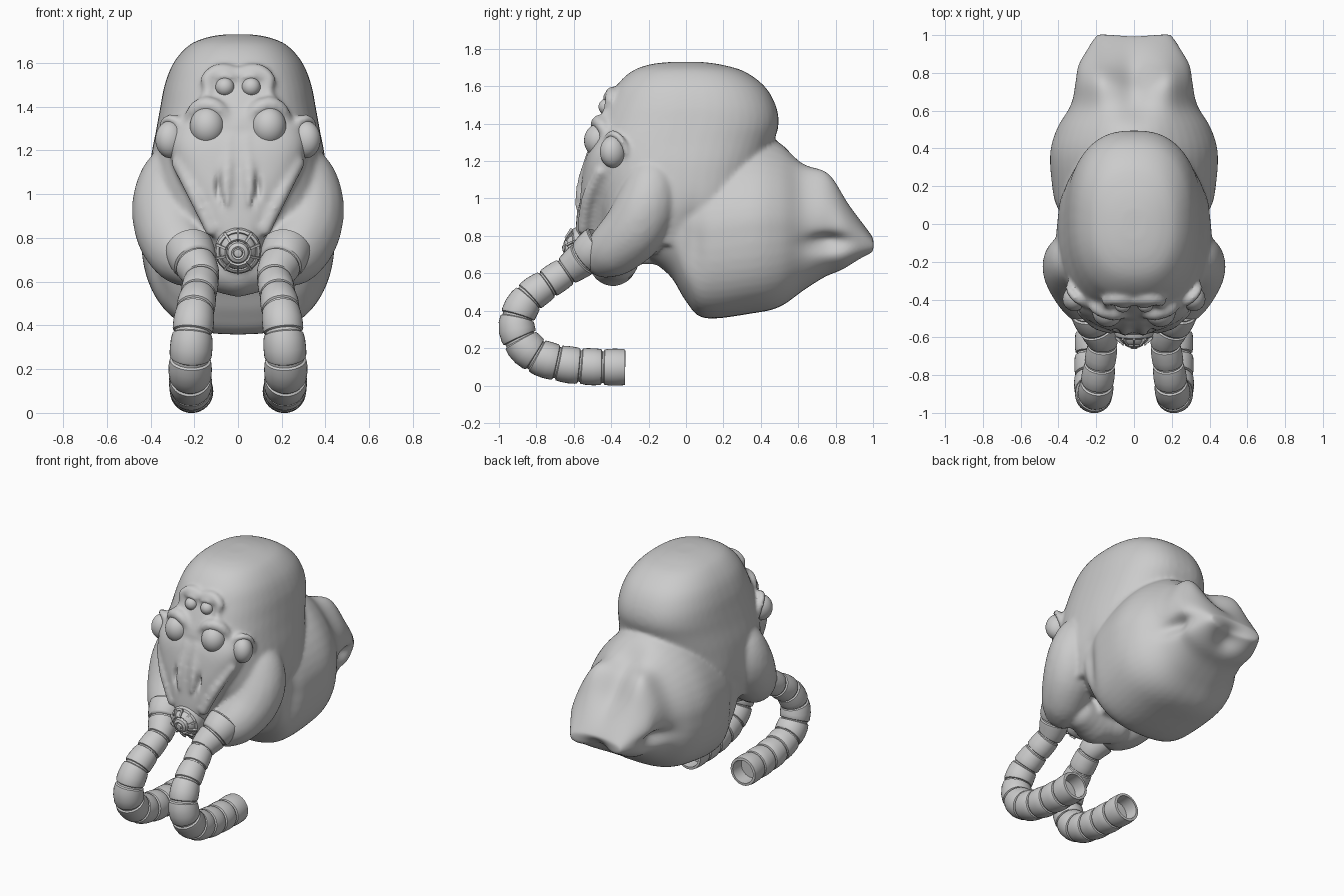
import bpy, bmesh, math
from mathutils import Vector, Matrix, Euler

if "Cube" in bpy.data.objects:
    bpy.data.objects.remove(bpy.data.objects["Cube"])


def spline(pts, n):
    """Catmull-Rom interpolation of tuples of any length."""
    out = []
    for i in range(len(pts) - 1):
        a, b, c, d = pts[max(i - 1, 0)], pts[i], pts[i + 1], pts[min(i + 2, len(pts) - 1)]
        for k in range(n):
            t = k / n
            out.append(tuple(q + .5 * t * (r - p + t * (2 * p - 5 * q + 4 * r - s + t * (3 * (q - r) + s - p)))
                             for p, q, r, s in zip(a, b, c, d)))
    return out + [tuple(pts[-1])]


def loft(bm, rings):
    rows = [[bm.verts.new(p) for p in ring] for ring in rings]
    n = len(rows[0])
    for a, b in zip(rows, rows[1:]):
        for i in range(n):
            bm.faces.new((a[i], a[(i + 1) % n], b[(i + 1) % n], b[i]))
    bm.faces.new(rows[0])
    bm.faces.new(rows[-1])


def oval(e, n=48):
    f = lambda v: math.copysign(abs(v) ** (2 / e), v)
    return [(f(math.cos(2 * math.pi * i / n)), f(math.sin(2 * math.pi * i / n))) for i in range(n)]


def chain(bm, pts, n=5):
    """Row of overlapping balls through (x, y, z, radius), both sides."""
    for x, y, z, r in spline(pts, n):
        for s in (-1, 1):
            bmesh.ops.create_icosphere(bm, subdivisions=3, radius=r, matrix=Matrix.Translation((s * x, y, z)))


def finish(bm, name, angle=None):
    bmesh.ops.recalc_face_normals(bm, faces=bm.faces)
    me = bpy.data.meshes.new(name)
    bm.to_mesh(me)
    bm.free()
    ob = bpy.data.objects.new(name, me)
    bpy.context.collection.objects.link(ob)
    bpy.ops.object.select_all(action='DESELECT')
    ob.select_set(True)
    bpy.context.view_layer.objects.active = ob
    if angle:
        bpy.ops.object.shade_smooth_by_angle(angle=math.radians(angle))
    else:
        for p in me.polygons:
            p.use_smooth = True
    return ob


skin = bmesh.new()

# Cranium: z, half width, front y, back y
head = [(1.73, .06, -.08, .08), (1.717, .14, -.19, .18), (1.68, .225, -.29, .31), (1.6, .295, -.375, .42),
        (1.5, .335, -.43, .48), (1.4, .355, -.475, .497), (1.3, .373, -.51, .47), (1.15, .40, -.505, .42),
        (.95, .41, -.48, .36), (.75, .36, -.42, .2)]
loft(skin, [[(w * u, (f + b) / 2 + (b - f) / 2 * v, z) for u, v in oval(2.4)] for z, w, f, b in spline(head, 5)])

# Tapering face plate
face = [(1.4, .26, -.44), (1.25, .32, -.525), (1.1, .29, -.56), (.95, .21, -.58), (.82, .14, -.59),
        (.72, .10, -.58), (.65, .06, -.53)]
loft(skin, [[(w * u, (f - .1) / 2 + (-.1 - f) / 2 * v, z) for u, v in oval(3.2)] for z, w, f in spline(face, 5)])

# Rear sac, sloping shoulders and boxier below: y, half width, bottom z, top z
sac = [(-.2, .28, .68, 1.15), (-.08, .36, .58, 1.22), (0, .40, .45, 1.27), (.1, .42, .36, 1.31),
       (.35, .445, .385, 1.34), (.5, .41, .42, 1.31), (.63, .335, .51, 1.22), (.75, .31, .585, 1.155),
       (.85, .295, .62, 1.01), (.95, .235, .67, .87), (1.005, .195, .70, .79)]
rings = []
for y, w, b, t in spline(sac, 5):
    arch = oval(1.7 + max(0, y - .6) * 2)[:25] + oval(2.7)[25:]
    rings.append([(w * u, y, (b + t) / 2 + (t - b) / 2 * v) for u, v in arch])
loft(skin, rings)

# Cheek sacs and chin
chain(skin, [(.26, -.19, 1.14, .12), (.305, -.19, 1.05, .15), (.318, -.22, .94, .168), (.30, -.28, .83, .168),
             (.26, -.37, .74, .15), (.22, -.43, .70, .125)])
chain(skin, [(.0, -.39, .66, .13), (.13, -.36, .67, .11)], 3)

# Brow around the small eyes, nose folds
chain(skin, [(.165, -.435, 1.41, .025), (.135, -.42, 1.47, .025), (.14, -.405, 1.53, .03), (.08, -.395, 1.565, .035),
             (0, -.40, 1.55, .03)])
chain(skin, [(.04, -.50, 1.25, .03), (.05, -.545, 1.1, .035), (.06, -.57, .97, .03)])
chain(skin, [(.27, -.46, 1.14, .035), (.20, -.525, 1.0, .035), (.12, -.55, .84, .035)])

# Eyes: position, radii, turn about z, lid thickness
eye_specs = [("front_eye", (.14, -.465, 1.31), (.08, .08, .09), .25, .028),
             ("side_eye", (.308, -.39, 1.25), (.066, .074, .086), .75, .017),
             ("small_eye", (.06, -.425, 1.49), (.043, .043, .043), .1, .014)]
for name, c, r, turn, lid in eye_specs:
    rot = Euler((0, 0, turn)).to_matrix()
    ring = []
    for i in range(25):
        a = 2 * math.pi * i / 24
        p = Vector(c) + rot @ Vector((math.cos(a) * (r[0] + .008), .028 - .03 * math.sin(a),
                                      math.sin(a) * (r[2] + .008)))
        ring.append((*p, lid * (1 + .4 * math.sin(a))))
    chain(skin, ring, 1)
    for side, s in (("left", -1), ("right", 1)):
        bm = bmesh.new()
        bmesh.ops.create_uvsphere(bm, u_segments=32, v_segments=20, radius=1)
        bm.transform(Matrix.Translation((c[0] * s, c[1], c[2])) @ Euler((0, 0, turn * s)).to_matrix().to_4x4()
                     @ Matrix.Diagonal((*r, 1)))
        finish(bm, f"{name}_{side}")

# Fuse the skin into one surface
body = finish(skin, "head_skin")
rm = body.modifiers.new("fuse", 'REMESH')
rm.mode = 'VOXEL'
rm.voxel_size = .013
sm = body.modifiers.new("soften", 'SMOOTH')
sm.factor, sm.iterations = .5, 9
for m in ("fuse", "soften"):
    bpy.ops.object.modifier_apply(modifier=m)

# Sculpted hollows: centre, radii, push (mirrored)
hollows = [((.09, -.59, 1.03), (.014, .1, .05), (0, .04, 0)),
           ((.07, -.59, .97), (.012, .1, .03), (0, .025, 0)),
           ((0, .74, 1.10), (.09, .22, .25), (0, -.03, -.06)),
           ((.19, .74, 1.08), (.07, .14, .2), (0, .01, .03)),
           ((.31, .76, .76), (.10, .12, .05), (-.06, 0, .02)),
           ((0, .97, .69), (.10, .13, .07), (0, -.06, .03)),
           ((.40, .04, .75), (.1, .06, .2), (-.03, 0, 0))]
for v in body.data.vertices:
    s = 1 if v.co.x >= 0 else -1
    p = Vector((abs(v.co.x), v.co.y, v.co.z))
    for c, r, push in hollows:
        d = sum(((p[i] - c[i]) / r[i]) ** 2 for i in range(3))
        if d < 9:
            v.co += Vector((push[0] * s, push[1], push[2])) * math.exp(-d)
for p in body.data.polygons:
    p.use_smooth = True

# Segmented breathing hoses: x, y, z, radius
hose = [(.225, -.45, .755, .12), (.20, -.535, .69, .103), (.168, -.62, .625, .083), (.18, -.73, .55, .083),
        (.197, -.85, .46, .09), (.21, -.905, .345, .095), (.218, -.88, .235, .098), (.218, -.79, .155, .098),
        (.215, -.65, .115, .098), (.212, -.5, .1, .098), (.212, -.325, .098, .098)]
path = spline(hose, 12)
dist = [0]
for a, b in zip(path, path[1:]):
    dist.append(dist[-1] + (Vector(b[:3]) - Vector(a[:3])).length)
total = dist[-1]


def at(d):
    d = min(max(d, 0), total)
    i = max(k for k in range(len(path) - 1) if dist[k] <= d)
    t = (d - dist[i]) / (dist[i + 1] - dist[i])
    return Vector(path[i]).lerp(Vector(path[i + 1]), t)


def hose_ring(d, scale):
    q = at(d)
    tan = (at(d + .03).xyz - at(d - .03).xyz).normalized()
    up = tan.cross(Vector((1, 0, 0))).normalized()
    side = up.cross(tan)
    return [q.xyz + (side * math.cos(a) + up * math.sin(a)) * q[3] * scale
            for a in (2 * math.pi * i / 32 for i in range(32))]


COUNT = 11
rings = []
for k in range(COUNT):
    for t, sc in ((.0, .86), (.06, .86), (.1, .96), (.3, 1.0), (.6, 1.01), (.88, .99), (.96, .95), (.99, .86)):
        if k == COUNT - 1 and t > .95:
            sc = .97
        rings.append(hose_ring(total * (k + t) / COUNT, sc))
rings += [hose_ring(total, .93), hose_ring(total, .80), hose_ring(total - .09, .76)]
for side, s in (("left", -1), ("right", 1)):
    bm = bmesh.new()
    loft(bm, [[(p.x * s, p.y, p.z) for p in ring] for ring in rings])
    finish(bm, f"hose_{side}", 40)

# Round mouthpiece with radial ribs
tilt = Matrix.Translation((0, -.57, .742)) @ Matrix.Rotation(math.radians(8), 4, 'X')
bm = bmesh.new()
lathe = [(.10, .06), (.107, 0), (.10, -.022), (.088, -.03), (.083, -.024), (.078, -.045), (.06, -.062),
         (.052, -.056), (.046, -.074), (.03, -.082), (.022, -.078), (.018, -.09), (.006, -.092)]
loft(bm, [[(r * math.cos(2 * math.pi * i / 40), y, r * math.sin(2 * math.pi * i / 40)) for i in range(40)]
          for r, y in lathe])
for i in range(10):
    m = Matrix.Rotation(2 * math.pi * (i + .5) / 10, 4, 'Y') @ Matrix.Translation((.078, -.046, 0)) \
        @ Matrix.Rotation(math.radians(40), 4, 'Z') @ Matrix.Diagonal((.06, .016, .011, 1))
    bmesh.ops.create_cube(bm, size=1, matrix=m)
bm.transform(tilt)
finish(bm, "mouthpiece", 35)
